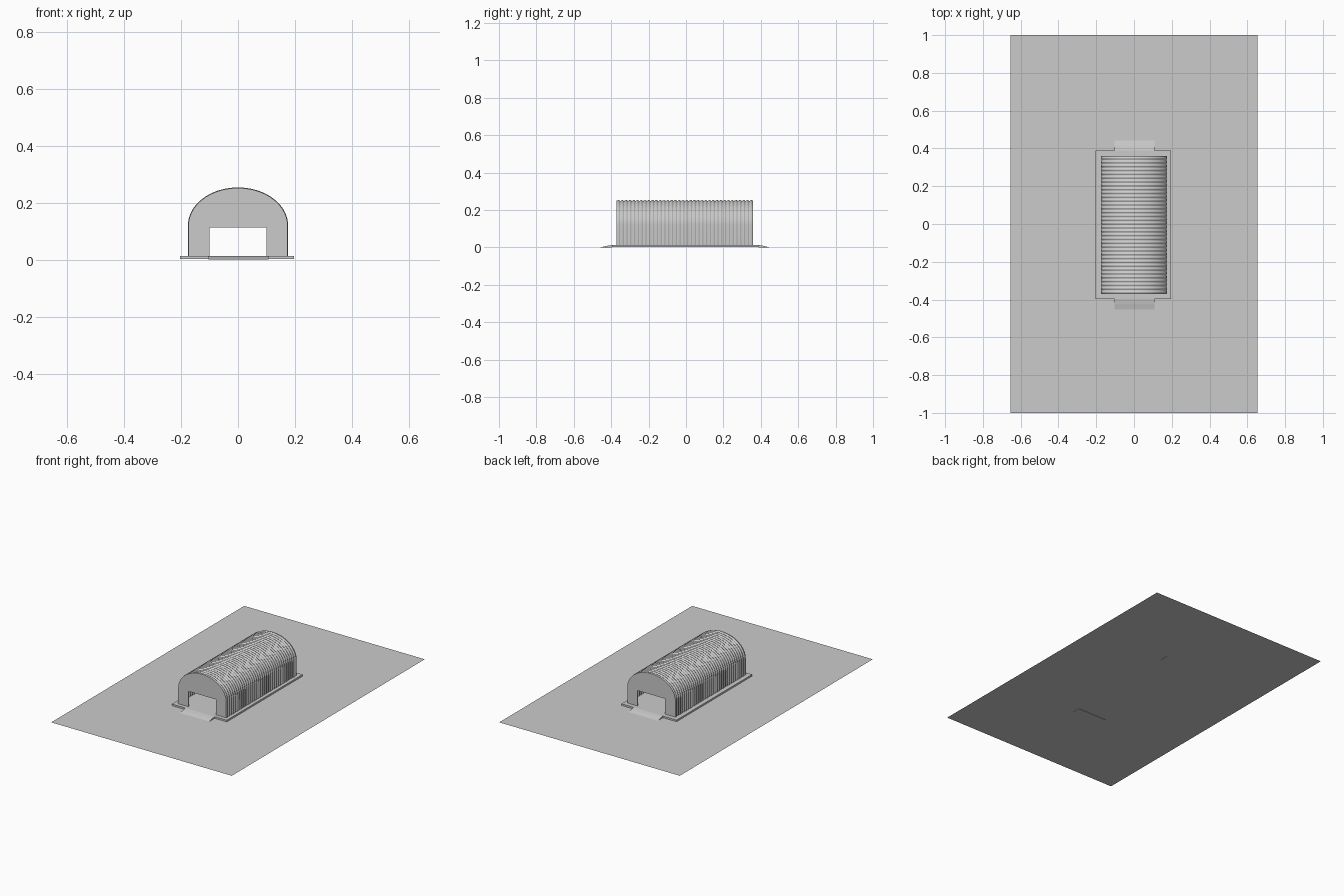
import bpy, bmesh, math

if "Cube" in bpy.data.objects:
    bpy.data.objects.remove(bpy.data.objects["Cube"])

FLOOR = 0.013           # top of the slab
Y0, Y1 = -0.371, 0.359  # hut ends
HALF_W, SPRING, RISE = 0.172, 0.12, 0.13
RIBS, STEPS = 36, 8


def make(name, verts, faces, smooth=False):
    me = bpy.data.meshes.new(name)
    me.from_pydata(verts, [], faces)
    bm = bmesh.new()
    bm.from_mesh(me)
    bmesh.ops.recalc_face_normals(bm, faces=bm.faces)
    bm.to_mesh(me)
    bm.free()
    ob = bpy.data.objects.new(name, me)
    bpy.context.collection.objects.link(ob)
    if smooth:
        bpy.context.view_layer.objects.active = ob
        ob.select_set(True)
        bpy.ops.object.shade_smooth_by_angle(angle=math.radians(50))
        ob.select_set(False)
    return ob


def box(name, x0, x1, y0, y1, z0, z1):
    v = [(x, y, z) for z in (z0, z1) for x, y in ((x0, y0), (x1, y0), (x1, y1), (x0, y1))]
    f = [(3, 2, 1, 0), (4, 5, 6, 7)] + [(i, (i + 1) % 4, (i + 1) % 4 + 4, i + 4) for i in range(4)]
    return make(name, v, f)


def extrude(name, section, place):
    """Closed prism: section is a 2D loop, place(p, side) gives 3D points."""
    n = len(section)
    v = [place(p, s) for s in (0, 1) for p in section]
    f = [tuple(range(n)), tuple(range(n, 2 * n))]
    f += [(i, (i + 1) % n, (i + 1) % n + n, i + n) for i in range(n)]
    return make(name, v, f)


def arch(off, n=36):
    """Hut cross-section: straight walls and an elliptical vault."""
    w, r = HALF_W + off, RISE + off
    pts = [(w, FLOOR)]
    pts += [(w * math.cos(math.pi * i / n), SPRING + r * math.sin(math.pi * i / n))
            for i in range(n + 1)]
    return pts + [(-w, FLOOR)]


# ground sheet
make("ground_sheet", [(-0.655, -1, 0.002), (0.655, -1, 0.002), (0.655, 1, 0.002), (-0.655, 1, 0.002)],
     [(0, 1, 2, 3)])

# foundation slab
box("foundation_slab", -0.203, 0.196, -0.396, 0.388, 0.002, FLOOR)

# sloped ramps at both ends
for name, ya, yb in (("front_ramp", -0.396, -0.462), ("back_ramp", 0.388, 0.449)):
    mid = ya + (yb - ya) * 0.4
    prof = [(ya, FLOOR), (mid, 0.009), (yb, 0.0), (ya, 0.0)]
    extrude(name, prof, lambda p, s: ((-0.104, 0.108)[s], p[0], p[1]))

# corrugated shell
rows = RIBS * STEPS
verts, faces = [], []
for j in range(rows + 1):
    off = 0.0015 - 0.0025 * math.cos(2 * math.pi * j / STEPS)
    y = Y0 + (Y1 - Y0) * j / rows
    ring = arch(off)
    m = len(ring)
    verts += [(x, y, z) for x, z in ring]
    if j:
        a, b = (j - 1) * m, j * m
        faces += [(a + i, a + i + 1, b + i + 1, b + i) for i in range(m - 1)]
make("corrugated_shell", verts, faces, smooth=True)

# end walls with doorways
wall = arch(0.002) + [(-0.1, FLOOR), (-0.1, 0.114), (0.1, 0.114), (0.1, FLOOR)]
for name, ya, yb in (("front_wall", Y0, Y0 + 0.004), ("back_wall", Y1 - 0.004, Y1)):
    extrude(name, wall, lambda p, s: (p[0], (ya, yb)[s], p[1]))
